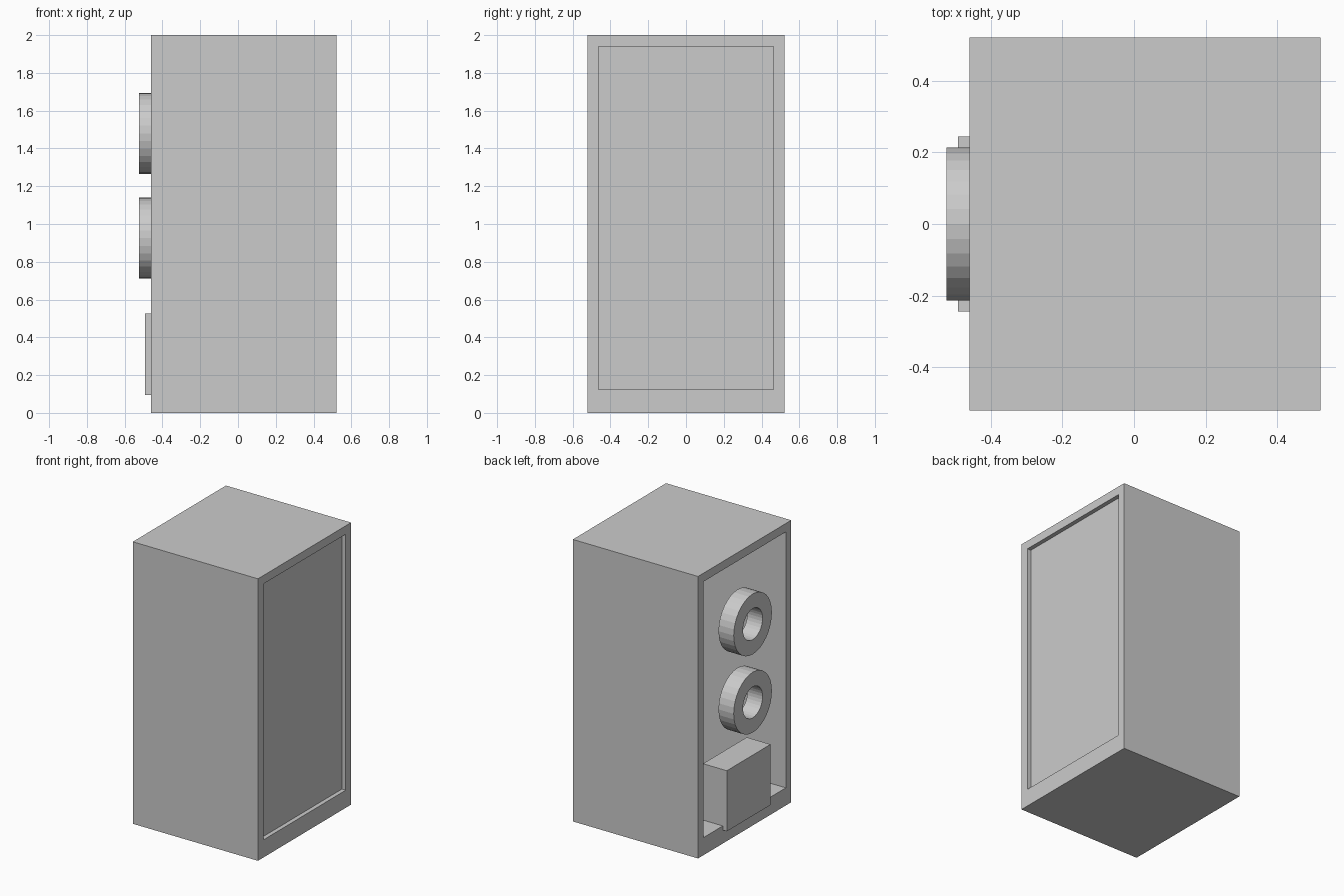
import bpy, bmesh
from math import cos, sin, pi

old = bpy.data.objects.get("Cube")
if old:
    bpy.data.objects.remove(old, do_unlink=True)

grey = bpy.data.materials.new("plain_grey")
grey.use_nodes = True
colour = (0.6, 0.6, 0.6, 1)
grey.diffuse_color = colour
grey.node_tree.nodes["Principled BSDF"].inputs["Base Color"].default_value = colour


def finish(name, bm):
    bmesh.ops.recalc_face_normals(bm, faces=bm.faces)
    mesh = bpy.data.meshes.new(name)
    bm.to_mesh(mesh)
    bm.free()
    mesh.materials.append(grey)
    obj = bpy.data.objects.new(name, mesh)
    bpy.context.collection.objects.link(obj)
    return obj


def rectangle(y, z0, z1):
    return [(-y, z0), (y, z0), (y, z1), (-y, z1)]


def circle(radius, z, sides=32):
    return [(radius * cos(2 * pi * i / sides), z + radius * sin(2 * pi * i / sides))
            for i in range(sides)]


def hollow_prism(name, outer, inner, x0, x1):
    """Extrude the band between two matching (y, z) outlines along x."""
    bm = bmesh.new()
    # Loops go round the section: outer start, outer end, inner end, inner start
    loops = [[bm.verts.new((x, y, z)) for y, z in outline]
             for outline, x in ((outer, x0), (outer, x1), (inner, x1), (inner, x0))]
    n = len(outer)
    for k in range(4):
        a, b = loops[k], loops[(k + 1) % 4]
        for i in range(n):
            j = (i + 1) % n
            bm.faces.new((a[i], a[j], b[j], b[i]))
    return finish(name, bm)


def block(name, x0, x1, y, z0, z1):
    """Solid block, symmetric in y."""
    bm = bmesh.new()
    bmesh.ops.create_cube(bm, size=1)
    for v in bm.verts:
        v.co = (x1 if v.co.x > 0 else x0,
                y if v.co.y > 0 else -y,
                z1 if v.co.z > 0 else z0)
    return finish(name, bm)


# Cabinet shell, open through its length, with a thicker floor
hollow_prism("cabinet_shell", rectangle(0.522, 0, 2), rectangle(0.462, 0.125, 1.94),
             -0.46, 0.522)

# Recessed panel closing the left side
block("recessed_panel", 0.46, 0.492, 0.462, 0.125, 1.94)

# Two rings in the open side
for name, z in (("lower_ring", 0.925), ("upper_ring", 1.48)):
    hollow_prism(name, circle(0.214, z), circle(0.11, z), -0.524, -0.405)

# Box under the rings
block("lower_box", -0.492, -0.305, 0.245, 0.095, 0.525)
